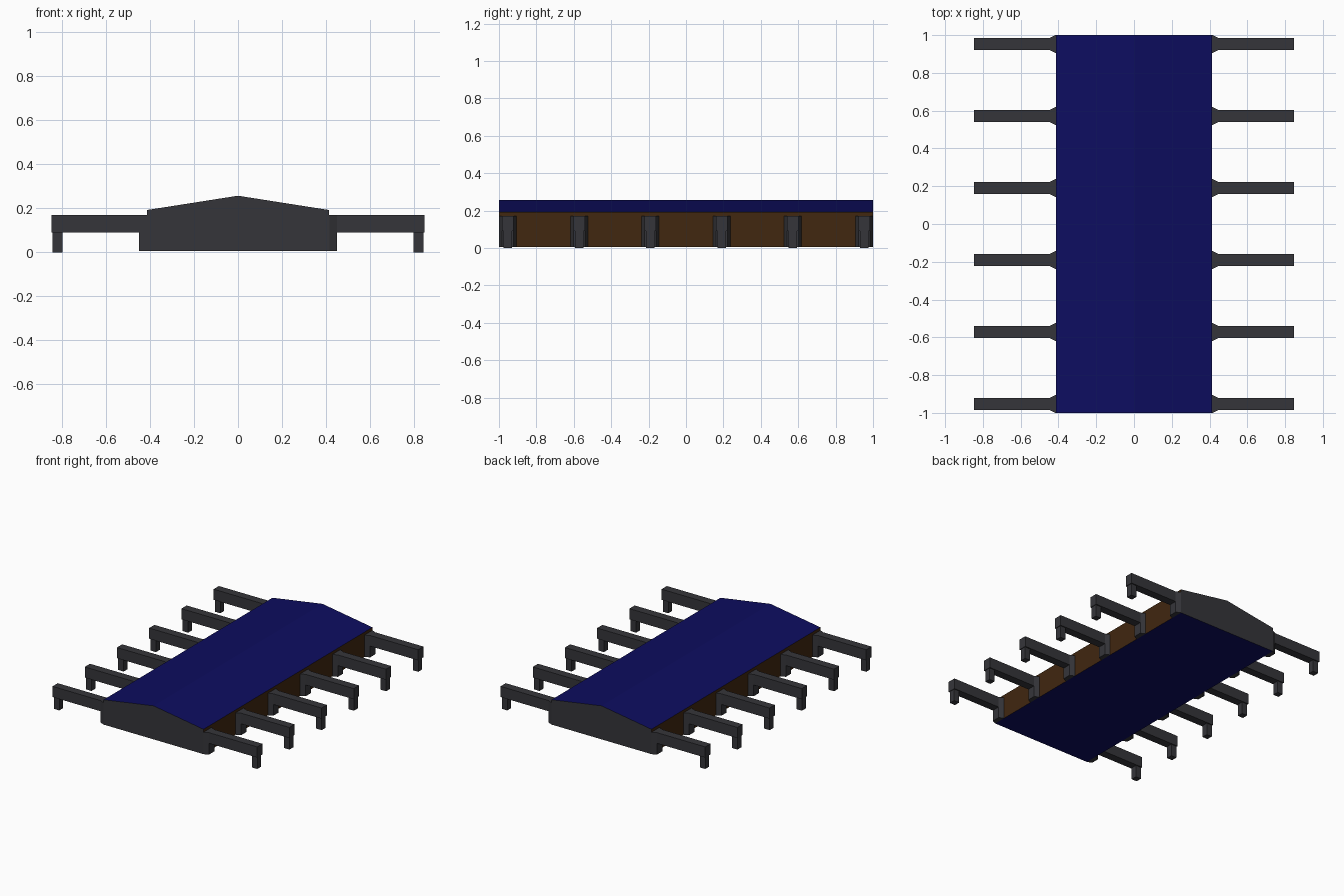
import bpy, bmesh

if "Cube" in bpy.data.objects:
    bpy.data.objects.remove(bpy.data.objects["Cube"])


def material(name, rgb):
    m = bpy.data.materials.new(name)
    m.diffuse_color = (*rgb, 1)
    m.use_nodes = True
    m.node_tree.nodes["Principled BSDF"].inputs["Base Color"].default_value = m.diffuse_color
    return m


GREY = material("dark grey", (0.036, 0.036, 0.042))
BLUE = material("navy blue", (0.004, 0.004, 0.115))
BROWN = material("dark brown", (0.052, 0.020, 0.005))


def prism(name, profile, place, lo, hi, mats):
    """Extrude a 2D profile between lo and hi; place maps (u, v, depth) to xyz."""
    bm = bmesh.new()
    a = [bm.verts.new(place(u, v, lo)) for u, v in profile]
    b = [bm.verts.new(place(u, v, hi)) for u, v in profile]
    bm.faces.new(a)
    bm.faces.new(b[::-1])
    n = len(a)
    for i in range(n):
        j = (i + 1) % n
        bm.faces.new((a[i], b[i], b[j], a[j]))
    bmesh.ops.recalc_face_normals(bm, faces=bm.faces)
    bm.normal_update()
    me = bpy.data.meshes.new(name)
    for m in mats:
        me.materials.append(m)
    if len(mats) > 1:  # gables grey, roof and underside blue, long walls brown
        for f in bm.faces:
            f.material_index = 0 if abs(f.normal.y) > .5 else 1 if abs(f.normal.z) > .5 else 2
    bm.to_mesh(me)
    bm.free()
    ob = bpy.data.objects.new(name, me)
    bpy.context.collection.objects.link(ob)
    return ob


# Main hall with a shallow gabled roof
prism("hall", [(-.414, .006), (.414, .006), (.414, .192), (0, .257), (-.414, .192)],
      lambda u, v, d: (u, d, v), -1, 1, (GREY, BLUE, BROWN))

# Buttresses: tapered pier, horizontal beam and outer leg, on both sides
for i in range(6):
    y = -.953 + i * .3812
    for side, s in (("right", 1), ("left", -1)):
        def plan(u, v, d, s=s, y=y):
            return (s * u, y + v, d)
        tag = f"{side}_{i + 1}"
        prism("pier_" + tag, [(.40, -.047), (.416, -.047), (.449, -.031),
                              (.449, .031), (.416, .047), (.40, .047)],
              plan, .006, .17, (GREY,))
        prism("beam_" + tag, [(.44, -.031), (.848, -.031), (.848, .031), (.44, .031)],
              plan, .09, .17, (GREY,))
        prism("leg_" + tag, [(.798, -.023), (.843, -.023), (.843, .023), (.798, .023)],
              plan, 0, .091, (GREY,))
